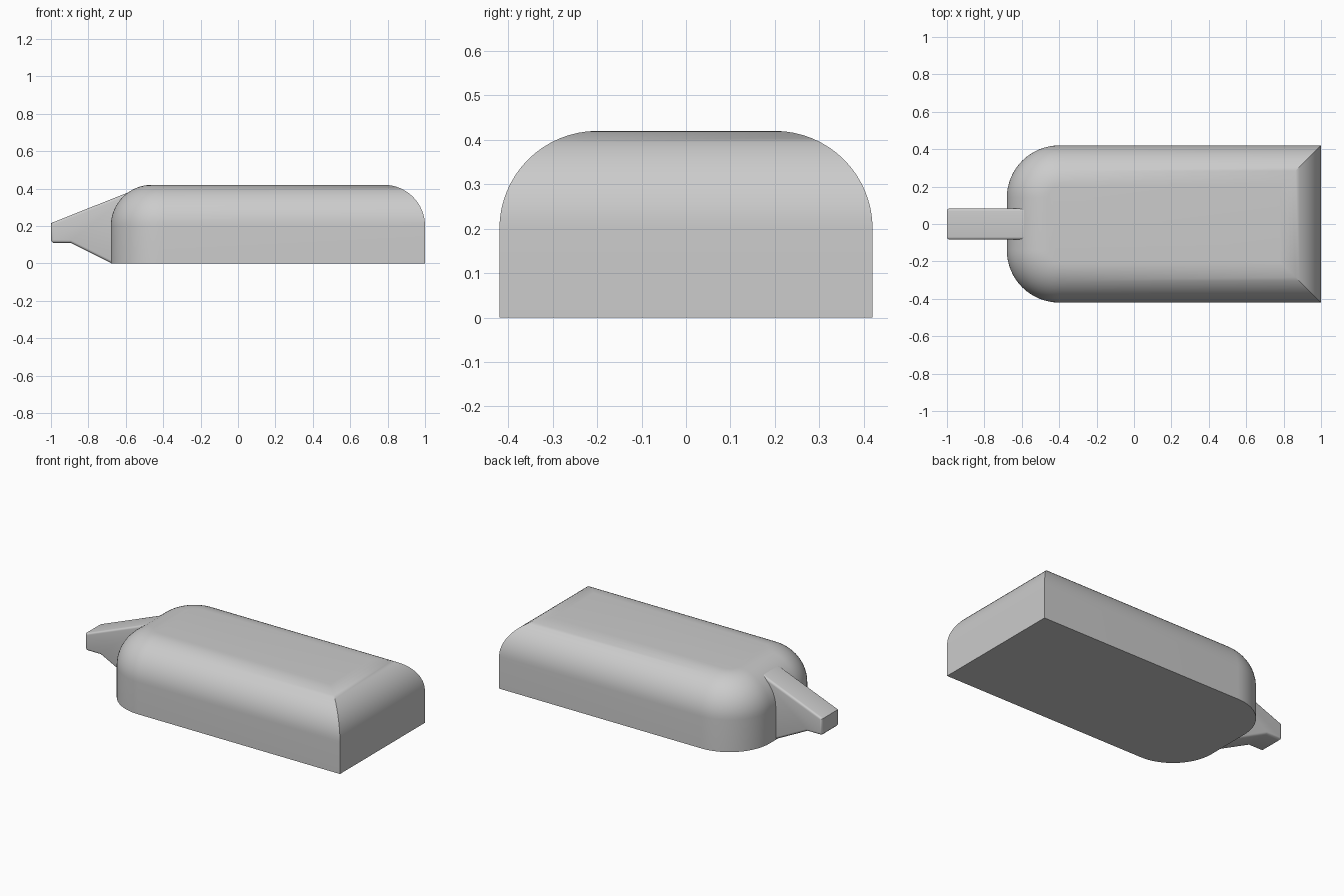
import bpy, bmesh
from math import sin, cos, pi
from mathutils import Vector

if "Cube" in bpy.data.objects:
    bpy.data.objects.remove(bpy.data.objects["Cube"])

grey = bpy.data.materials.new("plain grey")
grey.use_nodes = True
grey.diffuse_color = (0.6, 0.6, 0.6, 1)
grey.node_tree.nodes["Principled BSDF"].inputs["Base Color"].default_value = (0.6, 0.6, 0.6, 1)


def finish(bm, name):
    bmesh.ops.recalc_face_normals(bm, faces=bm.faces)
    mesh = bpy.data.meshes.new(name)
    bm.to_mesh(mesh)
    bm.free()
    mesh.materials.append(grey)
    obj = bpy.data.objects.new(name, mesh)
    bpy.context.collection.objects.link(obj)
    bpy.ops.object.select_all(action='DESELECT')
    obj.select_set(True)
    bpy.context.view_layer.objects.active = obj
    bpy.ops.object.shade_smooth_by_angle(angle=pi / 6)
    return obj


# Body: footprint with two round corners, rolled over into the flat top
LEFT, RIGHT, HALF, HEIGHT = -0.68, 1.0, 0.42, 0.42
CORNER, FILLET, STEPS = 0.28, 0.22, 16


def footprint(inset):
    r = CORNER - inset
    cx, cy = LEFT + CORNER, HALF - CORNER
    arc = [i / STEPS * pi / 2 for i in range(STEPS + 1)]
    back = [(cx - r * sin(a), cy + r * cos(a)) for a in arc]
    front = [(x, -y) for x, y in reversed(back)]
    end = RIGHT - inset
    return [(end, HALF - inset)] + back + front + [(end, inset - HALF)]


bm = bmesh.new()
levels = [(0, 0)]
for i in range(STEPS + 1):
    a = i / STEPS * pi / 2
    levels.append((FILLET * (1 - cos(a)), HEIGHT - FILLET + FILLET * sin(a)))
rings = [[bm.verts.new((x, y, z)) for x, y in footprint(d)] for d, z in levels]
for low, high in zip(rings, rings[1:]):
    for i in range(len(low)):
        j = (i + 1) % len(low)
        bm.faces.new((low[i], low[j], high[j], high[i]))
bm.faces.new(rings[0])
bm.faces.new(rings[-1])
finish(bm, "body")

# Handle: side profile extruded across, with softened long edges
profile = [(-1, 0.215), (-1, 0.12), (-0.99, 0.11), (-0.895, 0.11),
           (-0.68, 0.002), (-0.58, 0.03), (-0.58, 0.382)]
WIDTH = 0.083
bm = bmesh.new()
side = bm.faces.new([bm.verts.new((x, -WIDTH, z)) for x, z in profile])
moved = bmesh.ops.extrude_face_region(bm, geom=[side], use_keep_orig=True)
bmesh.ops.translate(bm, vec=Vector((0, 2 * WIDTH, 0)),
                    verts=[g for g in moved["geom"] if isinstance(g, bmesh.types.BMVert)])
long_edges = [e for e in bm.edges
              if abs(e.verts[0].co.y - e.verts[1].co.y) < 0.01
              and min(v.co.x for v in e.verts) < -0.6]
bmesh.ops.bevel(bm, geom=long_edges, offset=0.014, offset_type='OFFSET',
                segments=4, profile=0.5, affect='EDGES', clamp_overlap=True)
finish(bm, "handle")
